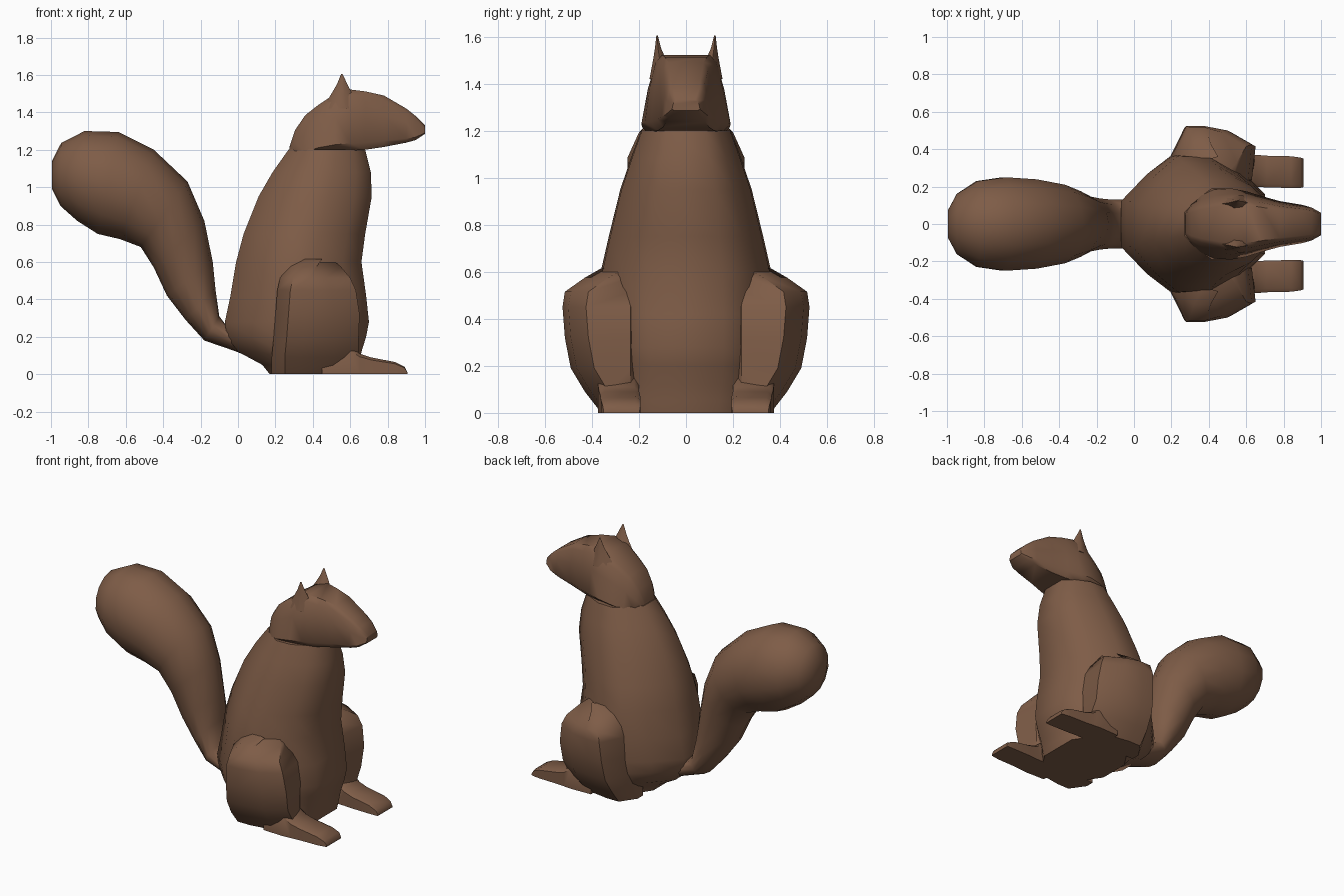
import bpy, bmesh, math

fur = bpy.data.materials.new("brown fur")
fur.diffuse_color = (0.21, 0.108, 0.063, 1)


def loft(name, rings, mirror=False, angle=48):
    """Skin a list of equal-length point rings, cap both ends, shade smooth by angle."""
    bm = bmesh.new()
    vs = [[bm.verts.new(p) for p in r] for r in rings]
    n = len(rings[0])
    for a, b in zip(vs, vs[1:]):
        for i in range(n):
            j = (i + 1) % n
            bm.faces.new((a[i], a[j], b[j], b[i]))
    bm.faces.new(vs[0])
    bm.faces.new(vs[-1])
    bmesh.ops.recalc_face_normals(bm, faces=bm.faces)
    me = bpy.data.meshes.new(name)
    bm.to_mesh(me)
    bm.free()
    me.polygons.foreach_set("use_smooth", [True] * len(me.polygons))
    me.set_sharp_from_angle(angle=math.radians(angle))
    me.materials.append(fur)
    ob = bpy.data.objects.new(name, me)
    bpy.context.collection.objects.link(ob)
    if mirror:
        m = ob.modifiers.new("mirror", 'MIRROR')
        m.use_axis = (False, True, False)
    return ob


def both_sides(half):
    """Close a half section by reflecting it in y."""
    return half + [(x, -y, z) for x, y, z in reversed(half)]


# Body: stacked sections (z, back x, front x, half width)
body = [(0, .17, .64, .33), (.05, .13, .65, .34), (.12, .0, .66, .36),
        (.2, -.06, .685, .37), (.28, -.07, .70, .38), (.42, -.04, .685, .38),
        (.6, -.01, .66, .37), (.75, .03, .68, .335), (.95, .11, .715, .285),
        (1.08, .185, .71, .24), (1.2, .27, .68, .195)]
shape = [(0, .32), (.18, .70), (.36, .98), (.62, .96), (.85, .72), (1, .42)]
loft("body", [both_sides([(a + (b - a) * u, w * v, z) for u, v in shape])
              for z, a, b, w in body])

# Head: sections along x (x, bottom z, top z, lower half width, upper half width)
head = [(.275, 1.14, 1.215, .065, .055), (.305, 1.14, 1.305, .11, .08),
        (.36, 1.16, 1.385, .155, .10), (.43, 1.18, 1.44, .185, .115),
        (.52, 1.19, 1.50, .19, .135), (.60, 1.195, 1.522, .175, .13),
        (.68, 1.20, 1.512, .15, .115), (.78, 1.215, 1.49, .122, .095),
        (.90, 1.238, 1.42, .102, .08), (.95, 1.252, 1.38, .088, .072),
        (1.0, 1.285, 1.33, .06, .05)]
rings = []
for x, b, t, w, u in head:
    prof = [(.8 * w, 0), (w, .12), (.5 * (w + u), .6), (u, .9), (.78 * u, 1)]
    rings.append(both_sides([(x, y, b + (t - b) * f) for y, f in prof]))
loft("head", rings)

# Ears: tapering spikes (z, x centre, y centre, half length, half thickness)
ear = [(1.42, .55, .105, .10, .05), (1.50, .555, .112, .055, .028),
       (1.55, .557, .119, .028, .013), (1.605, .555, .123, .004, .003)]
loft("ears", [[(x + l, y, z), (x + l * .3, y + t, z), (x - l * .6, y + t * .7, z),
               (x - l, y, z), (x - l * .4, y - t, z), (x + l * .5, y - t, z)]
              for z, x, y, l, t in ear], mirror=True)

# Tail: elliptical sections (upper x, z, lower x, z, half width)
tail = [(.06, .30, .12, .07, .14), (-.07, .27, -.02, .125, .133),
        (-.10, .31, -.18, .18, .135), (-.12, .45, -.28, .29, .14),
        (-.135, .6, -.38, .42, .15), (-.18, .82, -.45, .57, .18),
        (-.27, 1.03, -.52, .68, .215), (-.45, 1.2, -.63, .722, .245),
        (-.64, 1.295, -.75, .75, .256), (-.82, 1.30, -.86, .82, .235),
        (-.945, 1.237, -.95, .9, .165), (-.995, 1.14, -.995, .99, .075)]
rings = []
for a, b, c, d, w in tail:
    ring = []
    for i in range(14):
        t = math.tau * i / 14
        k = .5 + .5 * math.cos(t)
        ring.append((c + (a - c) * k, w * math.sin(t), d + (b - d) * k))
    rings.append(ring)
loft("tail", rings)

# Thighs: stacked sections (z, back x, front x, outer y)
thigh = [(0, .18, .63, .36), (.09, .18, .645, .43), (.19, .19, .645, .49),
         (.32, .20, .65, .515), (.45, .21, .63, .525), (.515, .225, .60, .515),
         (.575, .25, .55, .43), (.615, .29, .50, .36)]
loft("thighs", [[(a, .2, z), (a, .72 * y, z), (a + .07, y, z),
                 (a + .16, y, z), (b - .13, y - .025, z),
                 (b, y - .10, z), (b - .02, .235, z), (b - .08, .2, z)]
                for z, a, b, y in thigh], mirror=True)

# Feet: sections along x (x, top z, inner y, outer y)
feet = [(.45, .16, .20, .37), (.60, .15, .20, .375), (.65, .11, .20, .37),
        (.71, .09, .195, .365), (.84, .065, .193, .362), (.89, .04, .193, .355),
        (.905, .012, .197, .35)]
loft("feet", [[(x, i, 0), (x, i, t * .85), (x, i + .02, t),
               (x, o - .02, t), (x, o, t * .85), (x, o, 0)]
              for x, t, i, o in feet], mirror=True)
